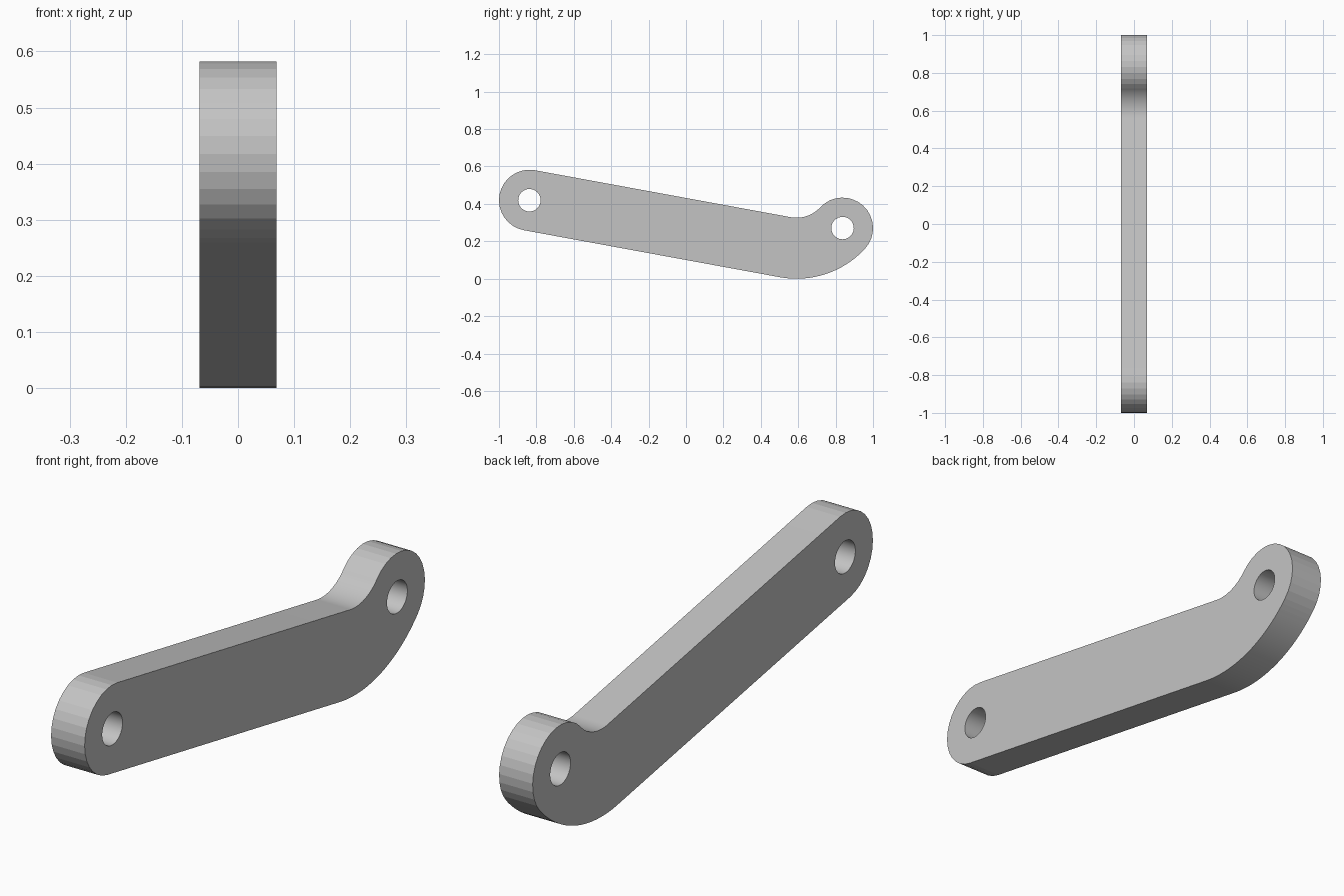
import bpy
import bmesh
from math import cos, sin, tan, radians, hypot
from mathutils import Vector

cube = bpy.data.objects.get("Cube")
if cube:
    bpy.data.objects.remove(cube)

HALF_THICK = 0.069
HALF_WIDTH = 0.163
HOLE = 0.06
BEND = 0.335            # centreline radius of the bend
SLOPE = -10.4           # tilt of the straight bar, degrees
TIP = -42.75            # bend angle at which the short end sits
bend_centre = (0.591, 0.498)


def arc(centre, radius, start, end, steps):
    """Points of an arc in the y-z plane, angles in degrees."""
    angles = [radians(start + (end - start) * i / steps) for i in range(steps + 1)]
    return [(centre[0] + radius * cos(a), centre[1] + radius * sin(a)) for a in angles]


# Pivot centres at both ends of the constant-width centreline
short_end = arc(bend_centre, BEND, TIP, TIP, 1)[0]
bar_start = arc(bend_centre, BEND, SLOPE - 90, SLOPE - 90, 1)[0]
long_y = HALF_WIDTH - 1
long_end = (long_y, bar_start[1] + (long_y - bar_start[0]) * tan(radians(SLOPE)))

# Outline: outer bend, short end cap, inner bend, long end cap
outline = arc(bend_centre, BEND + HALF_WIDTH, SLOPE - 90, TIP, 24)
outline += arc(short_end, HALF_WIDTH, TIP, TIP + 180, 16)[1:]
outline += arc(bend_centre, BEND - HALF_WIDTH, TIP, SLOPE - 90, 24)[1:]
outline += arc(long_end, HALF_WIDTH, SLOPE + 90, SLOPE + 270, 16)
holes = [arc(c, HOLE, 0, 360, 32)[:-1] for c in (long_end, short_end)]

bm = bmesh.new()
for loop in [outline] + holes:
    verts = [bm.verts.new((-HALF_THICK, y, z)) for y, z in loop]
    for a, b in zip(verts, verts[1:] + verts[:1]):
        bm.edges.new((a, b))

# Fill the pierced side plate and extrude it to full thickness
bmesh.ops.triangle_fill(bm, use_beauty=True, use_dissolve=False,
                        edges=bm.edges[:], normal=Vector((-1, 0, 0)))
grown = bmesh.ops.extrude_face_region(bm, geom=bm.faces[:], use_keep_orig=True)
moved = [g for g in grown["geom"] if isinstance(g, bmesh.types.BMVert)]
bmesh.ops.translate(bm, verts=moved, vec=(2 * HALF_THICK, 0, 0))
bmesh.ops.recalc_face_normals(bm, faces=bm.faces[:])

# Smooth the bends and bores; the end caps stay faceted
for face in bm.faces:
    mid = face.calc_center_median()
    in_bore = any(hypot(mid.y - c[0], mid.z - c[1]) < HOLE * 1.1
                  for c in (long_end, short_end))
    on_cap = any(abs(hypot(mid.y - c[0], mid.z - c[1]) - HALF_WIDTH) < 0.002
                 for c in (long_end, short_end))
    face.smooth = abs(face.normal.x) < 0.5 and (in_bore or not on_cap)

mesh = bpy.data.meshes.new("lever_arm")
bm.to_mesh(mesh)
bm.free()
lever_arm = bpy.data.objects.new("lever_arm", mesh)
bpy.context.collection.objects.link(lever_arm)

# Plain grey metal
grey = bpy.data.materials.new("light_grey")
grey.use_nodes = True
colour = (0.55, 0.55, 0.55, 1)
grey.diffuse_color = colour
for node in grey.node_tree.nodes:
    if node.type == "BSDF_PRINCIPLED":
        node.inputs["Base Color"].default_value = colour
mesh.materials.append(grey)
